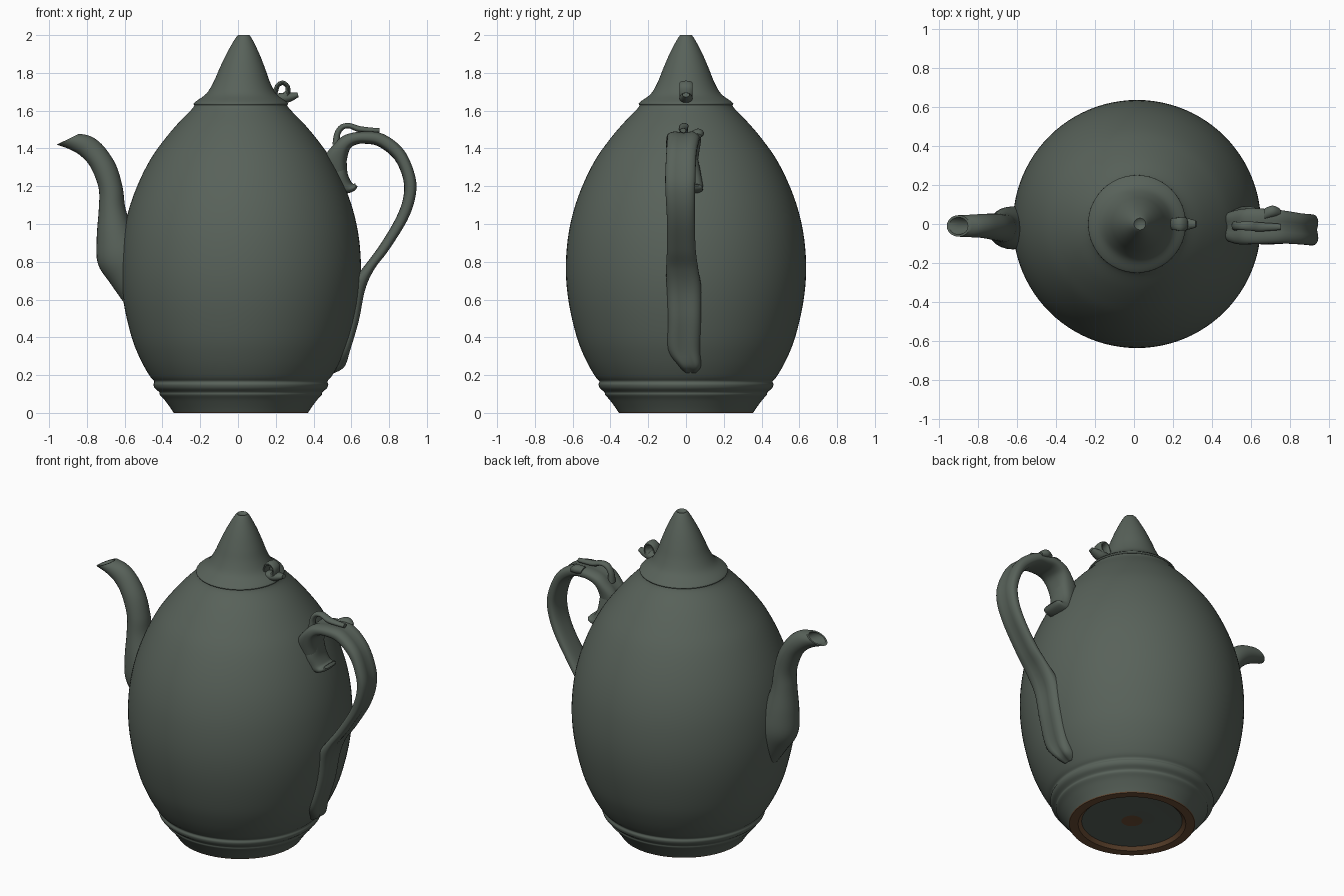
import bpy, bmesh, math
from mathutils import Vector


def material(name, rgb):
    m = bpy.data.materials.new(name)
    m.diffuse_color = (*rgb, 1)
    return m


GLAZE = material("grey green glaze", (0.098, 0.122, 0.102))
CLAY = material("bare brown clay", (0.15, 0.075, 0.035))
CX = 0.015  # axis of the pot


def spline(rows, steps):
    """Catmull-Rom through rows of numbers."""
    pts = [Vector(r) for r in rows]
    out = []
    for i in range(len(pts) - 1):
        p0, p1, p2 = pts[max(i - 1, 0)], pts[i], pts[i + 1]
        p3 = pts[min(i + 2, len(pts) - 1)]
        for s in range(steps):
            t = s / steps
            out.append(0.5 * (2 * p1 + (p2 - p0) * t + (2 * p0 - 5 * p1 + 4 * p2 - p3) * t * t
                              + (3 * p1 - p0 - 3 * p2 + p3) * t ** 3))
    return out + [pts[-1]]


def loft(name, rings, angle=40):
    """Skin a list of closed rings and cap both ends."""
    bm = bmesh.new()
    loops = [[bm.verts.new(c) for c in ring] for ring in rings]
    n = len(loops[0])
    for a, b in zip(loops, loops[1:]):
        for i in range(n):
            j = (i + 1) % n
            bm.faces.new((a[i], a[j], b[j], b[i]))
    bm.faces.new(loops[0][::-1])
    bm.faces.new(loops[-1])
    bmesh.ops.recalc_face_normals(bm, faces=bm.faces[:])
    me = bpy.data.meshes.new(name)
    bm.to_mesh(me)
    bm.free()
    ob = bpy.data.objects.new(name, me)
    bpy.context.collection.objects.link(ob)
    me.materials.append(GLAZE)
    bpy.ops.object.select_all(action='DESELECT')
    ob.select_set(True)
    bpy.context.view_layer.objects.active = ob
    bpy.ops.object.shade_smooth_by_angle(angle=math.radians(angle))
    return ob


def circle(r, z, cx=CX, n=96):
    return [(cx + r * math.cos(2 * math.pi * i / n), r * math.sin(2 * math.pi * i / n), z)
            for i in range(n)]


def strap_ring(row, n=28, groove=0.0, scale=1.0, power=1.0):
    """Ring spanning outer edge (ax, az) to inner edge (bx, bz), centred at y."""
    ax, az, bx, bz, y, w = row
    mx, mz = (ax + bx) / 2, (az + bz) / 2
    ring = []
    for i in range(n):
        t = 2 * math.pi * i / n
        c, s = math.cos(t), math.sin(t)
        u = math.copysign(abs(c) ** power, c) * scale
        v = math.copysign(abs(s) ** power, s) * scale
        if c > 0:  # shallow channel along the outer face
            u -= groove * math.exp(-(v / 0.35) ** 2)
        ring.append((mx + u * (ax - bx) / 2, y + v * w, mz + u * (az - bz) / 2))
    return ring


# Egg-shaped body with ridged foot
body_profile = [(0.355, 0.0), (0.375, 0.03), (0.405, 0.07), (0.428, 0.095), (0.432, 0.11),
                (0.455, 0.13), (0.463, 0.15), (0.459, 0.168), (0.482, 0.195), (0.53, 0.28),
                (0.578, 0.40), (0.62, 0.58), (0.636, 0.75), (0.626, 0.92), (0.595, 1.07),
                (0.545, 1.21), (0.48, 1.34), (0.41, 1.44), (0.335, 1.53), (0.262, 1.605),
                (0.245, 1.63)]
rings = [circle(0.02, 0.022), circle(0.06, 0.02), circle(0.15, 0.02), circle(0.285, 0.018), circle(0.305, 0.0)]
rings += [circle(r, z) for r, z in spline(body_profile, 4)]
body = loft("body", rings)
body.data.materials.append(CLAY)
for p in body.data.polygons:  # unglazed foot ring and spot underneath
    r = math.hypot(p.center.x - CX, p.center.y)
    if p.center.z < 0.025 and (0.28 < r < 0.36 or r < 0.05):
        p.material_index = 1

# Pointed lid, its axis leaning slightly towards the handle
lid_profile = [(0.247, 1.63), (0.25, 1.638), (0.235, 1.652), (0.185, 1.69), (0.15, 1.75),
               (0.122, 1.82), (0.092, 1.89), (0.062, 1.95), (0.04, 1.988), (0.03, 2.0)]
rows = spline(lid_profile, 4)
loft("lid", [circle(0.2, 1.625)] + [circle(r, z, CX + 0.015 * (z - 1.63) / 0.37) for r, z in rows]
     + [circle(0.018, 1.99, CX + 0.015)])

# Spout: outer edge, inner edge, y centre, half width
spout_rows = [(-0.58, 0.55, -0.48, 0.72, -0.02, 0.07), (-0.672, 0.68, -0.48, 0.82, -0.02, 0.10),
              (-0.742, 0.79, -0.50, 0.88, -0.02, 0.11), (-0.748, 0.93, -0.55, 0.96, -0.02, 0.10),
              (-0.737, 1.08, -0.595, 1.08, -0.02, 0.08), (-0.738, 1.19, -0.61, 1.19, -0.02, 0.072),
              (-0.78, 1.30, -0.645, 1.31, -0.015, 0.068), (-0.832, 1.36, -0.71, 1.41, -0.01, 0.062),
              (-0.89, 1.395, -0.775, 1.462, -0.01, 0.058), (-0.96, 1.42, -0.84, 1.478, -0.01, 0.055)]
rows = spline(spout_rows, 5)
rings = [strap_ring(r) for r in rows]
rings += [strap_ring(rows[-1], scale=0.8),
          strap_ring(rows[-4], scale=0.72), strap_ring(rows[-9], scale=0.55)]
loft("spout", rings)

# Strap handle running from the upper scroll down to the lower tail
handle_rows = [(0.45, 1.28, 0.575, 1.27, -0.01, 0.07), (0.455, 1.36, 0.575, 1.33, -0.015, 0.08),
               (0.505, 1.425, 0.592, 1.395, -0.015, 0.09), (0.565, 1.475, 0.625, 1.42, -0.012, 0.092),
               (0.67, 1.493, 0.67, 1.425, -0.012, 0.09), (0.775, 1.478, 0.745, 1.41, -0.015, 0.085),
               (0.88, 1.395, 0.83, 1.34, -0.025, 0.08), (0.94, 1.26, 0.876, 1.23, -0.03, 0.08),
               (0.944, 1.15, 0.873, 1.13, -0.03, 0.077), (0.90, 1.02, 0.83, 1.02, -0.027, 0.074),
               (0.80, 0.86, 0.745, 0.88, -0.025, 0.076), (0.725, 0.76, 0.655, 0.76, -0.02, 0.085),
               (0.678, 0.65, 0.57, 0.65, -0.01, 0.092), (0.645, 0.49, 0.55, 0.49, -0.008, 0.088),
               (0.60, 0.335, 0.50, 0.335, -0.01, 0.085), (0.57, 0.245, 0.46, 0.26, 0.02, 0.06),
               (0.515, 0.21, 0.44, 0.23, 0.025, 0.035)]
loft("handle", [strap_ring(r, groove=0.3, power=0.75) for r in spline(handle_rows, 6)], 50)

# Curled scroll under the upper end of the handle
scroll_rows = [(0.46, 1.34, 0.575, 1.34, -0.005, 0.07), (0.48, 1.25, 0.58, 1.27, 0.0, 0.08),
               (0.50, 1.18, 0.598, 1.225, 0.01, 0.08), (0.56, 1.16, 0.61, 1.213, 0.015, 0.075),
               (0.615, 1.175, 0.622, 1.215, 0.015, 0.07), (0.634, 1.20, 0.618, 1.21, 0.015, 0.055)]
loft("handle_scroll", [strap_ring(r, power=0.8) for r in spline(scroll_rows, 5)])


def cord(name, rows):
    """Thin bent strip from rows of x, y, z, radius in plane, half width."""
    pts = spline(rows, 5)
    rings = []
    for i, p in enumerate(pts):
        d = pts[min(i + 1, len(pts) - 1)] - pts[max(i - 1, 0)]
        d = Vector((d[0], d[2])).normalized()
        nx, nz = -d.y * p[3], d.x * p[3]
        rings.append(strap_ring((p[0] + nx, p[2] + nz, p[0] - nx, p[2] - nz, p[1], p[4]), n=14))
    return loft(name, rings)


# Small loop and twig lying on top of the handle
cord("handle_loop", [(0.52, -0.01, 1.42, 0.02, 0.025), (0.525, -0.01, 1.475, 0.016, 0.022),
                     (0.55, -0.01, 1.512, 0.015, 0.022), (0.59, -0.01, 1.52, 0.014, 0.024),
                     (0.64, -0.015, 1.503, 0.016, 0.024), (0.70, -0.015, 1.497, 0.014, 0.02),
                     (0.75, -0.015, 1.495, 0.012, 0.016)])
cord("handle_bud", [(0.67, 0.05, 1.475, 0.02, 0.03), (0.71, 0.065, 1.48, 0.025, 0.03),
                    (0.745, 0.06, 1.465, 0.015, 0.02)])

# Little tie loop with a tail on the lid
cord("lid_loop", [(0.18, 0.0, 1.66, 0.02, 0.03), (0.197, 0.0, 1.70, 0.014, 0.03),
                  (0.212, 0.0, 1.735, 0.012, 0.032), (0.238, 0.0, 1.747, 0.012, 0.034),
                  (0.262, 0.0, 1.728, 0.012, 0.034), (0.263, 0.0, 1.70, 0.014, 0.034),
                  (0.25, 0.0, 1.675, 0.022, 0.034), (0.235, 0.0, 1.655, 0.02, 0.03)])
cord("lid_tail", [(0.20, 0.0, 1.665, 0.025, 0.035), (0.25, 0.0, 1.668, 0.028, 0.035),
                  (0.285, 0.0, 1.675, 0.022, 0.028), (0.318, 0.0, 1.684, 0.012, 0.018)])
